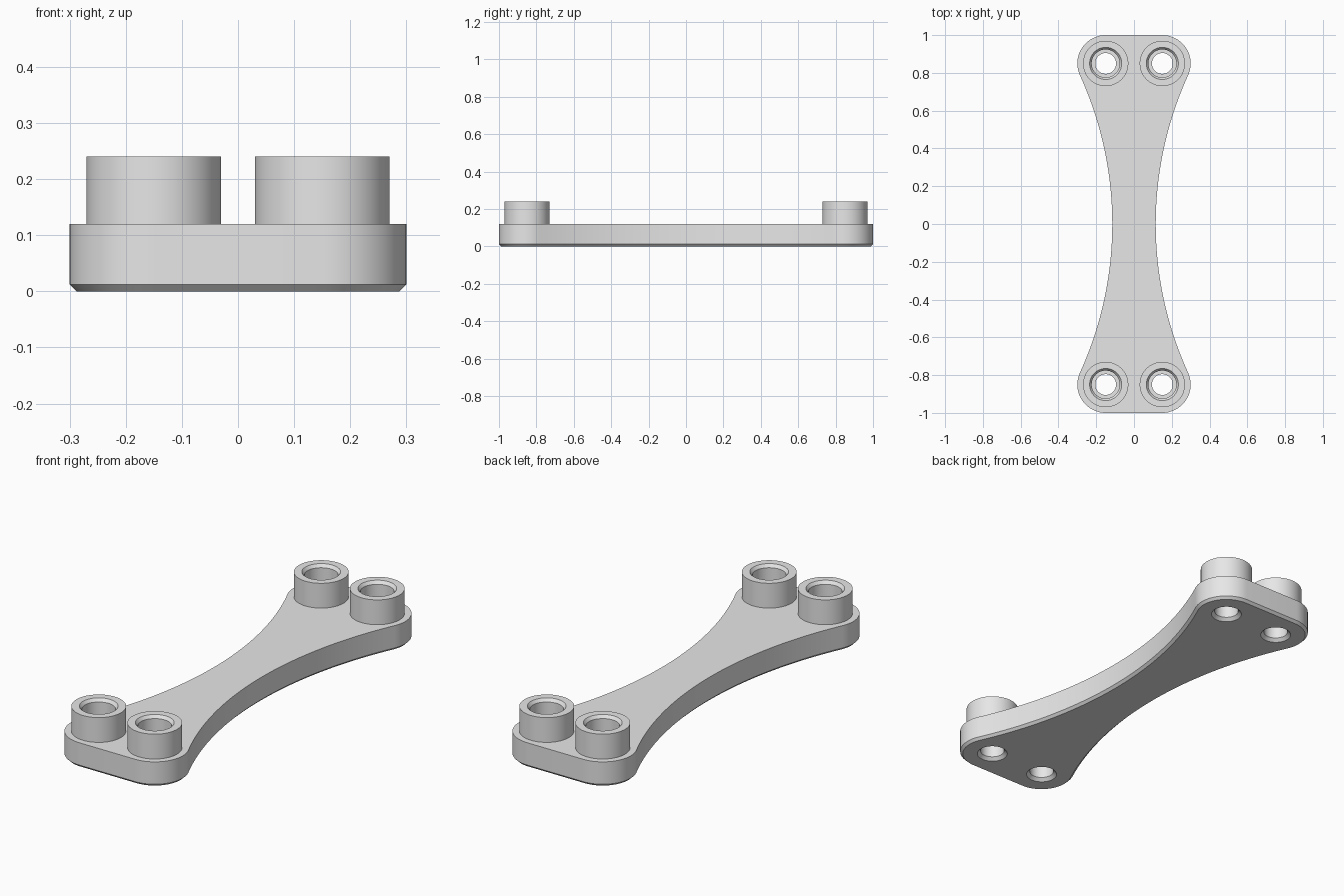
import bpy, bmesh, math

cube = bpy.data.objects.get("Cube")
if cube:
    bpy.data.objects.remove(cube, do_unlink=True)

PLATE_TOP, BOSS_TOP, BEVEL = 0.12, 0.24, 0.012
HX, HY, CORNER = 0.15, 0.85, 0.15      # boss centres and corner radius
WAIST = 0.115                          # half width at the middle
SEG = 64

grey = bpy.data.materials.new("light grey")
grey.use_nodes = True
grey.diffuse_color = (0.8, 0.8, 0.8, 1)
grey.node_tree.nodes["Principled BSDF"].inputs["Base Color"].default_value = (0.8, 0.8, 0.8, 1)


def make_object(name, bm):
    bmesh.ops.recalc_face_normals(bm, faces=bm.faces)
    mesh = bpy.data.meshes.new(name)
    bm.to_mesh(mesh)
    bm.free()
    mesh.materials.append(grey)
    obj = bpy.data.objects.new(name, mesh)
    bpy.context.collection.objects.link(obj)
    return obj


def activate(obj):
    bpy.ops.object.select_all(action='DESELECT')
    obj.select_set(True)
    bpy.context.view_layer.objects.active = obj


def smooth(obj):
    activate(obj)
    bpy.ops.object.shade_smooth_by_angle(angle=math.radians(30))


def lathe(bm, profile, cx, cy, caps=False):
    """Spin (radius, z) points around a vertical axis."""
    rings = [[bm.verts.new((cx + r * math.cos(2 * math.pi * i / SEG),
                            cy + r * math.sin(2 * math.pi * i / SEG), z))
              for i in range(SEG)] for r, z in profile]
    for a, b in zip(rings, rings[1:]):
        for i in range(SEG):
            j = (i + 1) % SEG
            bm.faces.new((a[i], a[j], b[j], b[i]))
    if caps:
        bm.faces.new(rings[0])
        bm.faces.new(rings[-1])


def outline(inset):
    """Rounded ends joined by concave side arcs tangent to the corners."""
    d = CORNER - WAIST + HX            # arc radius from the tangency condition
    k = HX - WAIST
    big = (HY ** 2 + k ** 2 - CORNER ** 2) / (2 * (CORNER + k))
    centre = WAIST + big
    tilt = math.atan2(HY, centre - HX)
    r, big = CORNER - inset, big + inset
    side = [(centre - big * math.cos(t), big * math.sin(t))
            for t in (tilt * i / 24 for i in range(24))]
    corner = [(HX + r * math.cos(t), HY + r * math.sin(t))
              for t in (-tilt + (math.pi / 2 + tilt) * i / 20 for i in range(21))]
    q = side + corner                  # first quadrant, counter-clockwise
    half = q + [(-x, y) for x, y in reversed(q[1:])]
    return half + [(-x, -y) for x, y in [(WAIST - inset, 0)] + q[1:]] \
        + [(x, -y) for x, y in reversed(q[1:])]


# Base plate with a chamfered lower edge
bm = bmesh.new()
loops = [[bm.verts.new((x, y, z)) for x, y in outline(inset)]
         for inset, z in ((BEVEL, 0), (0, BEVEL), (0, PLATE_TOP))]
n = len(loops[0])
for a, b in zip(loops, loops[1:]):
    for i in range(n):
        j = (i + 1) % n
        bm.faces.new((a[i], a[j], b[j], b[i]))
bm.faces.new(loops[0])
bm.faces.new(loops[-1])
plate = make_object("base_plate", bm)

# Screw holes, countersunk from below
bm = bmesh.new()
for sx in (-1, 1):
    for sy in (-1, 1):
        lathe(bm, [(0.08, -0.01), (0.055, 0.015), (0.055, 0.2)], sx * HX, sy * HY, caps=True)
cutter = make_object("hole_cutter", bm)
cutter.hide_render = True
mod = plate.modifiers.new("screw_holes", 'BOOLEAN')
mod.operation = 'DIFFERENCE'
mod.solver = 'EXACT'
mod.object = cutter
activate(plate)
bpy.ops.object.modifier_apply(modifier=mod.name)
bpy.data.objects.remove(cutter, do_unlink=True)
smooth(plate)

# Hollow bosses with a chamfered mouth, open onto the plate
for sy, end in ((-1, "front"), (1, "back")):
    for sx, side in ((-1, "right"), (1, "left")):
        bm = bmesh.new()
        lathe(bm, [(0.12, PLATE_TOP), (0.12, BOSS_TOP), (0.085, BOSS_TOP),
                   (0.074, BOSS_TOP - 0.015), (0.074, PLATE_TOP)], sx * HX, sy * HY)
        smooth(make_object(f"{end}_{side}_boss", bm))
